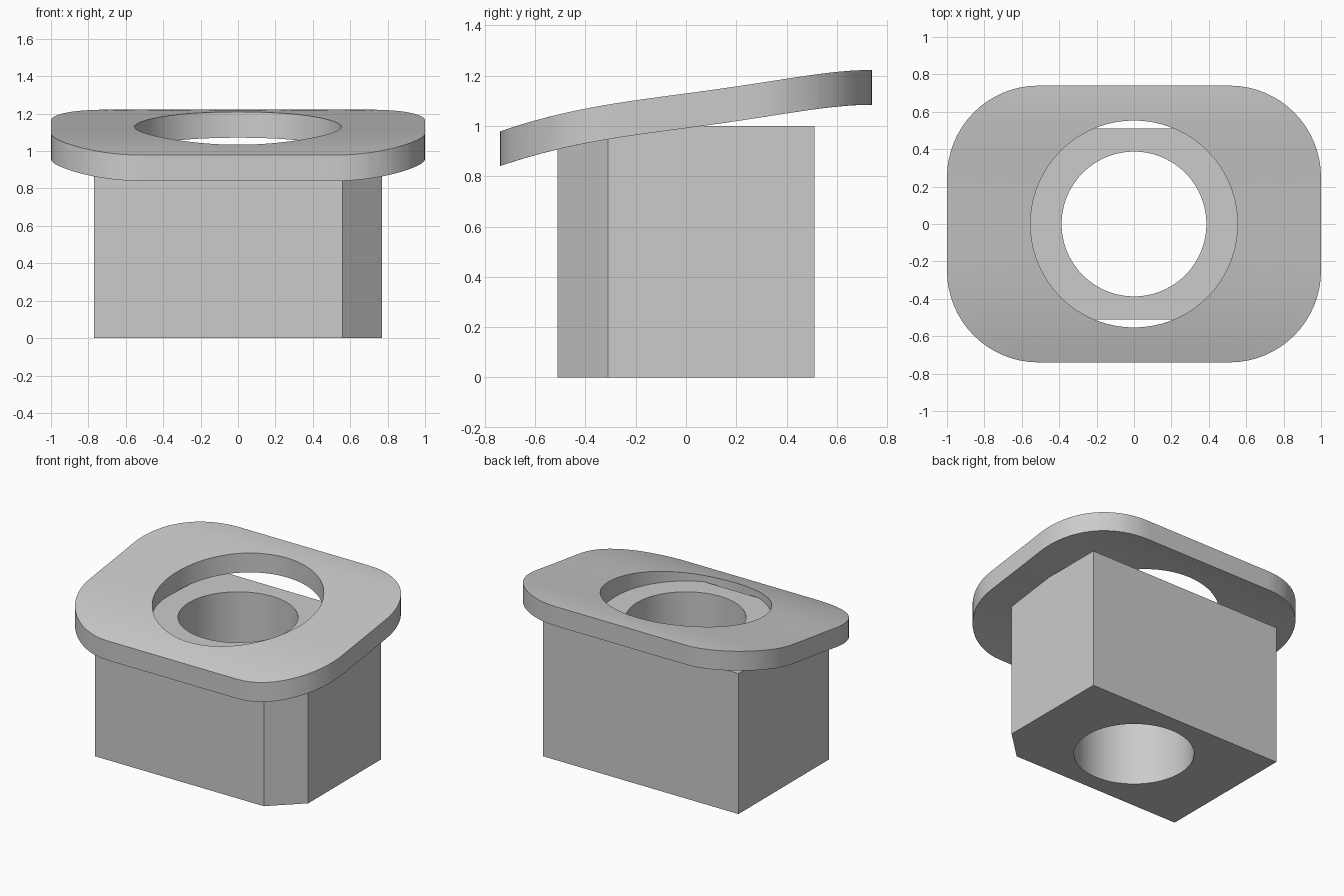
import bpy
import bmesh
from math import cos, sin, pi, tau, atan2, radians

cube = bpy.data.objects.get("Cube")
if cube:
    bpy.data.objects.remove(cube, do_unlink=True)

grey = bpy.data.materials.new("plain grey")
grey.use_nodes = True
GREY = (0.6, 0.6, 0.6, 1)
grey.diffuse_color = GREY
grey.node_tree.nodes["Principled BSDF"].inputs["Base Color"].default_value = GREY


def ray_hit(outline, angle):
    """Distance from the centre to a convex outline along an angle."""
    reach = []
    for (ax, ay), (bx, by) in zip(outline, outline[1:] + outline[:1]):
        nx, ny = by - ay, ax - bx
        facing = nx * cos(angle) + ny * sin(angle)
        if facing > 1e-9:
            reach.append((nx * ax + ny * ay) / facing)
    return min(reach)


def bored_solid(name, outline, bore, rings, bottom, top):
    """Solid with a convex outline and a round hole through its middle."""
    angles = {round(i * tau / 96 - pi, 4) for i in range(96)}
    angles |= {round(atan2(y, x), 4) for x, y in outline}
    angles = sorted(angles)
    count = len(angles)
    bm = bmesh.new()
    layers = []
    for height in (bottom, top):
        layer = []
        for r in range(rings + 1):
            ring = []
            for a in angles:
                d = bore + (ray_hit(outline, a) - bore) * r / rings
                x, y = d * cos(a), d * sin(a)
                ring.append(bm.verts.new((x, y, height(y))))
            layer.append(ring)
        layers.append(layer)
    # Lower and upper sheets, then the bore and outer walls
    low, high = layers
    loops = low + high[::-1] + low[:1]
    for first, second in zip(loops, loops[1:]):
        for i in range(count):
            j = (i + 1) % count
            bm.faces.new((first[i], first[j], second[j], second[i]))
    bmesh.ops.recalc_face_normals(bm, faces=bm.faces)
    mesh = bpy.data.meshes.new(name)
    bm.to_mesh(mesh)
    bm.free()
    mesh.materials.append(grey)
    obj = bpy.data.objects.new(name, mesh)
    bpy.context.collection.objects.link(obj)
    bpy.ops.object.select_all(action='DESELECT')
    obj.select_set(True)
    bpy.context.view_layer.objects.active = obj
    bpy.ops.object.shade_smooth_by_angle(angle=radians(30))
    return obj


# Underside of the plate: a smooth curve rising to the back
PROFILE = [(-0.74, 0.84), (-0.32, 0.945), (0, 0.991),
           (0.3, 1.034), (0.55, 1.071), (0.74, 1.084)]


def underside(y):
    total = 0
    for yi, zi in PROFILE:
        for yj, _ in PROFILE:
            if yj != yi:
                zi *= (y - yj) / (yi - yj)
        total += zi
    return total


# Base block with one bevelled front corner
block_outline = [(0.56, -0.51), (0.77, -0.31), (0.77, 0.51),
                 (-0.77, 0.51), (-0.77, -0.51)]
bored_solid("base_block", block_outline, 0.387, 1, lambda y: 0, lambda y: 1)

# Curved cover plate with rounded corners
radius = 0.49
plate_outline = []
for k, (sx, sy) in enumerate([(1, 1), (-1, 1), (-1, -1), (1, -1)]):
    for i in range(17):
        a = (k + i / 16) * pi / 2
        plate_outline.append((sx * (1 - radius) + radius * cos(a),
                              sy * (0.74 - radius) + radius * sin(a)))
bored_solid("cover_plate", plate_outline, 0.553, 6,
            underside, lambda y: underside(y) + 0.138)
